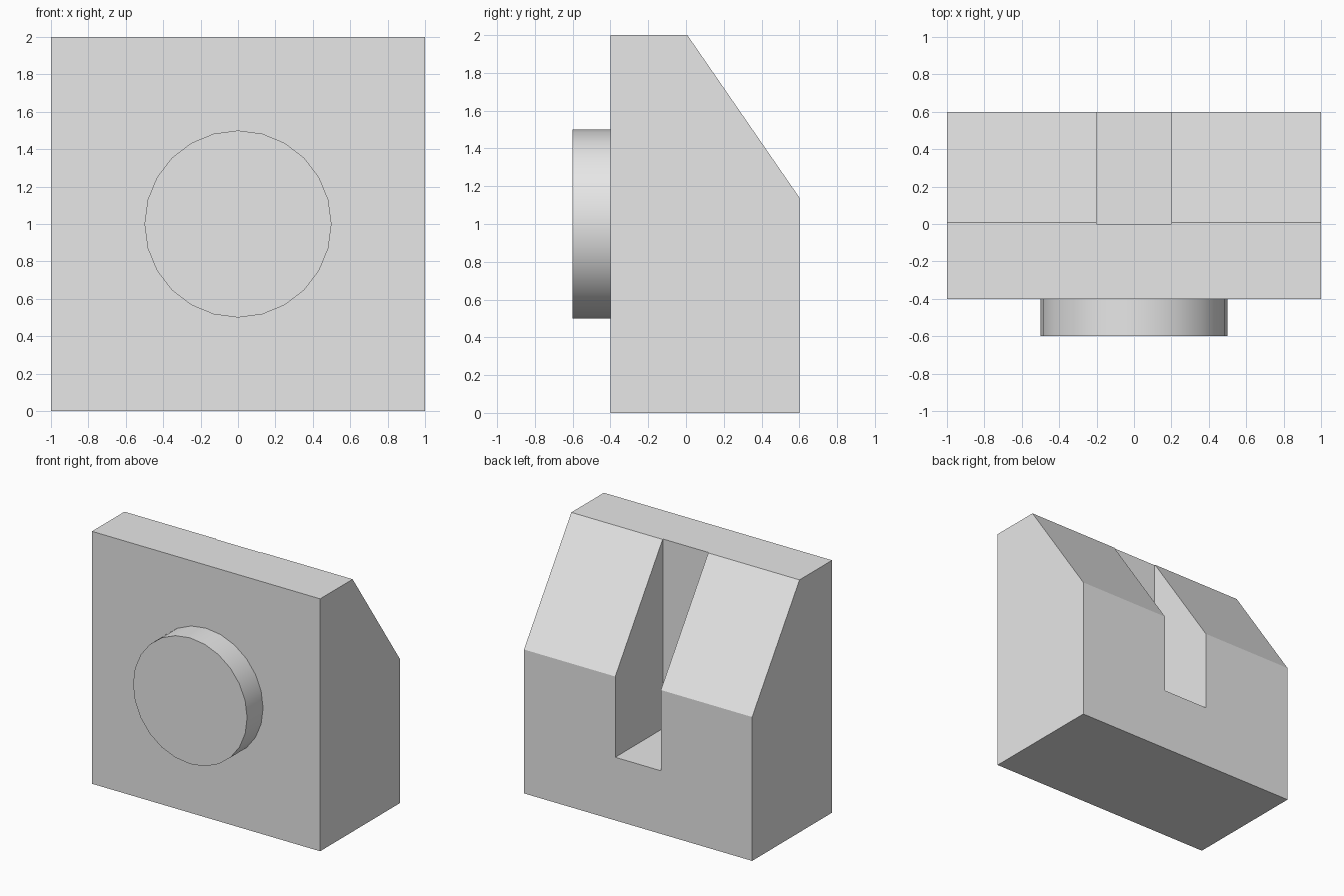
import bpy
import bmesh
from math import radians

cube = bpy.data.objects.get("Cube")
if cube:
    bpy.data.objects.remove(cube, do_unlink=True)

grey = bpy.data.materials.new("light_grey")
grey.use_nodes = True
grey.diffuse_color = (0.8, 0.8, 0.8, 1)
grey.node_tree.nodes["Principled BSDF"].inputs["Base Color"].default_value = (0.8, 0.8, 0.8, 1)


def extrude_profile(name, profile, x0, x1):
    """Extrude a closed (y, z) profile along x."""
    bm = bmesh.new()
    face = bm.faces.new([bm.verts.new((x0, y, z)) for y, z in profile])
    side = bmesh.ops.extrude_face_region(bm, geom=[face])
    verts = [v for v in side["geom"] if isinstance(v, bmesh.types.BMVert)]
    bmesh.ops.translate(bm, verts=verts, vec=(x1 - x0, 0, 0))
    bmesh.ops.recalc_face_normals(bm, faces=bm.faces)
    mesh = bpy.data.meshes.new(name)
    bm.to_mesh(mesh)
    bm.free()
    obj = bpy.data.objects.new(name, mesh)
    bpy.context.collection.objects.link(obj)
    mesh.materials.append(grey)
    return obj


# Block with a sloped upper back
body = extrude_profile(
    "body", [(-0.4, 0), (0.6, 0), (0.6, 1.14), (0.007, 2), (-0.4, 2)], -1, 1)

# Slot cut into the back, open at the top
cutter = extrude_profile(
    "slot_cutter", [(0, 0.5), (0.8, 0.5), (0.8, 2.2), (0, 2.2)], -0.2, 0.2)
cutter.hide_render = True
cutter.hide_viewport = True
cutter.display_type = 'WIRE'
slot = body.modifiers.new("slot", 'BOOLEAN')
slot.operation = 'DIFFERENCE'
slot.solver = 'EXACT'
slot.object = cutter

# Round stud on the front
bpy.ops.mesh.primitive_cylinder_add(
    vertices=24, radius=0.5, depth=0.2, location=(0, -0.5, 1),
    rotation=(radians(90), 0, 0))
stud = bpy.context.object
stud.name = "front_stud"
stud.data.materials.append(grey)
bpy.ops.object.shade_smooth_by_angle(angle=radians(30))
